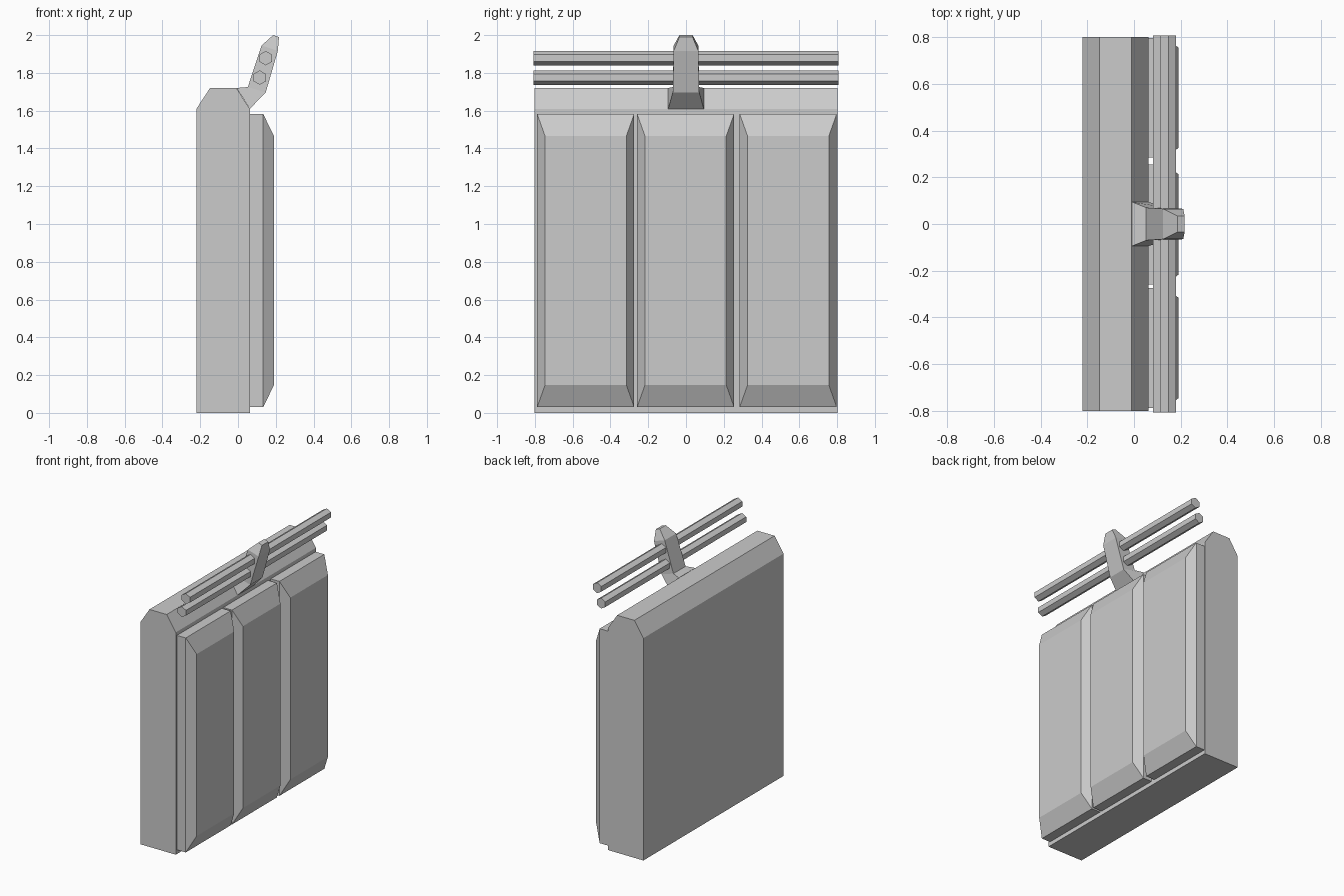
import bpy, bmesh, math

if "Cube" in bpy.data.objects:
    bpy.data.objects.remove(bpy.data.objects["Cube"])


def loft(name, rings):
    """Skin equal-sized rings of points into a closed flat-shaded solid."""
    bm = bmesh.new()
    loops = [[bm.verts.new(p) for p in ring] for ring in rings]
    n = len(loops[0])
    for a, b in zip(loops, loops[1:]):
        for i in range(n):
            j = (i + 1) % n
            bm.faces.new((a[i], a[j], b[j], b[i]))
    bm.faces.new(loops[0])
    bm.faces.new(loops[-1])
    bmesh.ops.recalc_face_normals(bm, faces=bm.faces)
    mesh = bpy.data.meshes.new(name)
    bm.to_mesh(mesh)
    bm.free()
    obj = bpy.data.objects.new(name, mesh)
    bpy.context.collection.objects.link(obj)
    return obj


def extrude_y(name, profile, half):
    return loft(name, [[(x, y, z) for x, z in profile] for y in (-half, half)])


# Main slab with chamfered top edges
extrude_y("body_slab", [(-0.22, 0), (0.063, 0), (0.063, 1.61), (-0.01, 1.72),
                        (-0.148, 1.72), (-0.22, 1.61)], 0.802)


# Three raised panels with bevelled outer faces
def panel_ring(x, y0, y1, dy, dz):
    a, b, c, d = y0 + dy, y1 - dy, 0.03 + dz, 1.583 - dz
    return [(x, a, c), (x, b, c), (x, b, d), (x, a, d)]


for i, y0 in enumerate((-0.788, -0.259, 0.284)):
    y1 = y0 + 0.514
    loft(f"front_panel_{i + 1}", [panel_ring(0.06, y0, y1, 0, 0),
                                  panel_ring(0.133, y0, y1, 0, 0),
                                  panel_ring(0.191, y0, y1, 0.042, 0.118)])

# Tapered bracket: upper point, lower point and half width of each section
sections = [((-0.008, 1.72), (0.063, 1.61), 0.094),
            ((0.052, 1.725), (0.147, 1.697), 0.07),
            ((0.125, 1.945), (0.211, 1.917), 0.065),
            ((0.186, 2.0), (0.217, 1.989), 0.035)]
loft("rail_bracket", [[(u[0], -w, u[1]), (u[0], w, u[1]),
                       (l[0], w, l[1]), (l[0], -w, l[1])] for u, l, w in sections])

# Two hexagonal rails
for name, cx, cz in (("lower_rail", 0.115, 1.775), ("upper_rail", 0.147, 1.878)):
    hexagon = [(cx + 0.038 * math.sin(k * math.pi / 3),
                cz + 0.038 * math.cos(k * math.pi / 3)) for k in range(6)]
    extrude_y(name, hexagon, 0.807)
